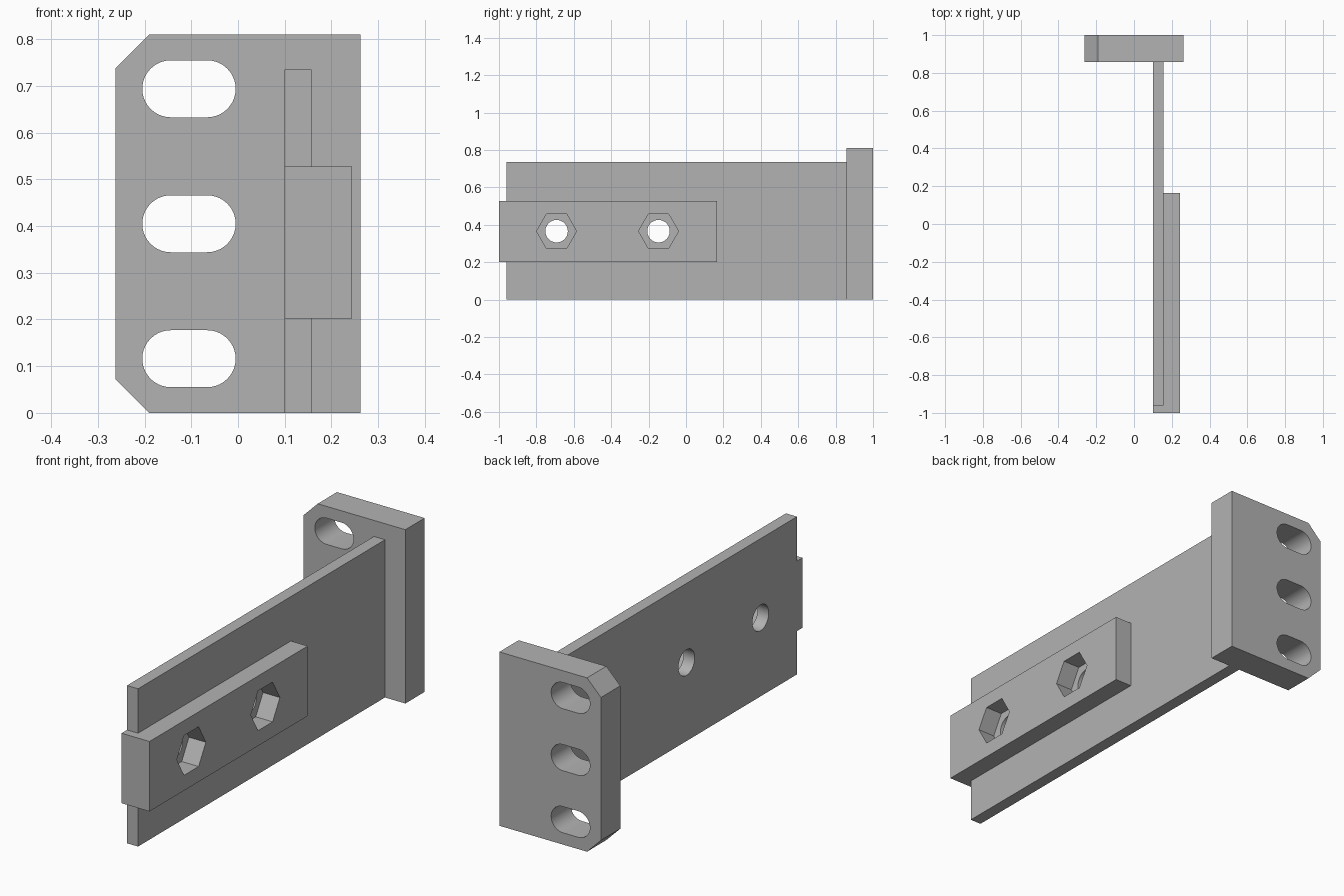
import bpy
import bmesh
from math import pi, sin, cos
from mathutils import Vector

cube = bpy.data.objects.get("Cube")
if cube:
    bpy.data.objects.remove(cube, do_unlink=True)

steel = bpy.data.materials.new("plain grey")
GREY = (0.45, 0.45, 0.45, 1)
steel.use_nodes = True
steel.diffuse_color = GREY
steel.node_tree.nodes["Principled BSDF"].inputs["Base Color"].default_value = GREY


def prism(name, profile, axis, start, end):
    """Extrude a 2D profile along x, y or z between two positions."""
    place = {"x": lambda a, b: (start, a, b),
             "y": lambda a, b: (a, start, b),
             "z": lambda a, b: (a, b, start)}[axis]
    move = Vector([(end - start) * (axis == k) for k in "xyz"])
    bm = bmesh.new()
    base = bm.faces.new([bm.verts.new(place(a, b)) for a, b in profile])
    top = bmesh.ops.extrude_face_region(bm, geom=[base])["geom"]
    bmesh.ops.translate(bm, vec=move,
                        verts=[v for v in top if isinstance(v, bmesh.types.BMVert)])
    bmesh.ops.recalc_face_normals(bm, faces=bm.faces)
    mesh = bpy.data.meshes.new(name)
    bm.to_mesh(mesh)
    bm.free()
    mesh.materials.append(steel)
    obj = bpy.data.objects.new(name, mesh)
    bpy.context.collection.objects.link(obj)
    return obj


def ring(cx, cy, radius, sides):
    return [(cx + radius * cos(2 * pi * i / sides),
             cy + radius * sin(2 * pi * i / sides)) for i in range(sides)]


def slot(cx, cz, half_straight, radius, steps=20):
    """Rounded slot outline, lying along the first axis."""
    points = []
    for side, first in ((1, -pi / 2), (-1, pi / 2)):
        for i in range(steps + 1):
            a = first + pi * i / steps
            points.append((cx + side * half_straight + radius * cos(a),
                           cz + radius * sin(a)))
    return points


def cut(target, cutters):
    """Subtract the cutters, bake the result and remove them."""
    for c in cutters:
        c.hide_render = True
        mod = target.modifiers.new("cut", "BOOLEAN")
        mod.operation = "DIFFERENCE"
        mod.solver = "EXACT"
        mod.object = c
    bpy.context.view_layer.update()
    graph = bpy.context.evaluated_depsgraph_get()
    mesh = bpy.data.meshes.new_from_object(target.evaluated_get(graph))
    target.modifiers.clear()
    target.data = mesh
    for c in cutters:
        bpy.data.objects.remove(c, do_unlink=True)


def smooth(obj):
    bpy.ops.object.select_all(action="DESELECT")
    obj.select_set(True)
    bpy.context.view_layer.objects.active = obj
    bpy.ops.object.shade_smooth_by_angle(angle=0.5)


# Mounting flange with two chamfered corners and three slots
W, H, C = 0.262, 0.81, 0.072
BACK = 0.858
flange = prism("mounting_flange",
               [(W, 0), (W, H), (C - W, H), (-W, H - C), (-W, C), (C - W, 0)],
               "y", BACK, 1.0)
cut(flange, [prism("slot_cutter", slot(-0.105, H / 2 + k * 0.289, 0.039, 0.061),
                   "y", 0.8, 1.1) for k in (-1, 0, 1)])
smooth(flange)

# Long upright plate with two round bolt holes
INNER, FACE, OUTER = 0.1, 0.157, 0.244
TIP = -0.96
BOLTS = (-0.692, -0.147)
BOLT_Z = 0.366
plate = prism("arm_plate",
              [(TIP, 0), (BACK, 0), (BACK, 0.735), (TIP, 0.735)], "x", INNER, FACE)
cut(plate, [prism("hole_cutter", ring(y, BOLT_Z, 0.06, 48), "x", 0, 0.3)
            for y in BOLTS])
smooth(plate)

# Clamp bar that hooks round the plate tip, with hexagonal nut pockets
bar = prism("clamp_bar",
            [(INNER, -1), (OUTER, -1), (OUTER, 0.165),
             (FACE, 0.165), (FACE, TIP), (INNER, TIP)], "z", 0.202, 0.528)
cut(bar, [prism("nut_cutter", ring(y, BOLT_Z, 0.107, 6), "x", 0.12, 0.3)
          for y in BOLTS])
